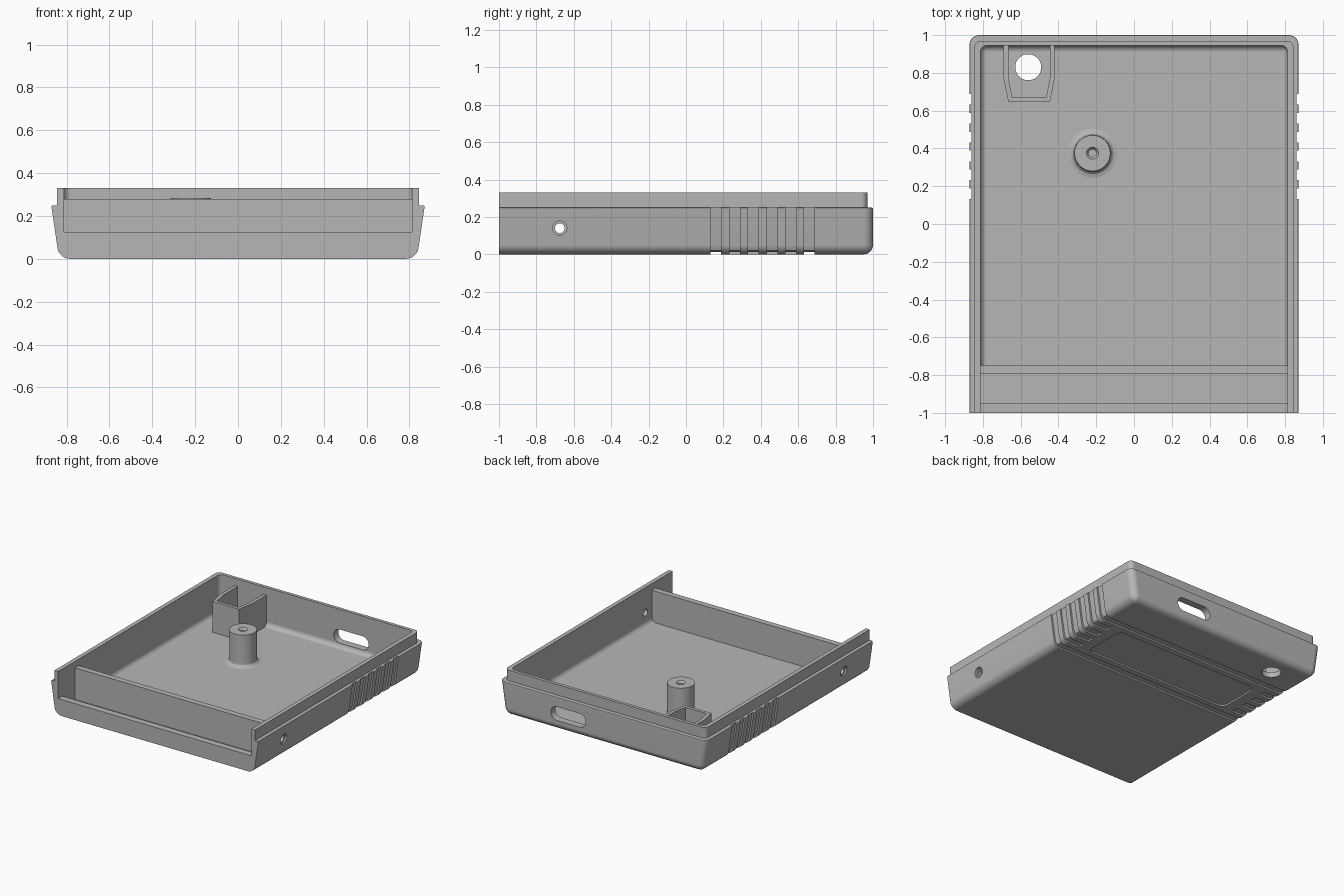
import bpy, bmesh, math

if "Cube" in bpy.data.objects:
    bpy.data.objects.remove(bpy.data.objects["Cube"], do_unlink=True)

GREY = (0.47, 0.47, 0.47, 1)
plastic = bpy.data.materials.new("grey_plastic")
plastic.use_nodes = True
plastic.diffuse_color = GREY
bsdf = plastic.node_tree.nodes["Principled BSDF"]
bsdf.inputs["Base Color"].default_value = GREY
bsdf.inputs["Roughness"].default_value = 0.6


def finish_mesh(name, bm):
    bmesh.ops.recalc_face_normals(bm, faces=bm.faces)
    mesh = bpy.data.meshes.new(name)
    bm.to_mesh(mesh)
    bm.free()
    mesh.materials.append(plastic)
    obj = bpy.data.objects.new(name, mesh)
    bpy.context.collection.objects.link(obj)
    return obj


def prism(name, points, lo, hi, axis="z", bevels=()):
    """Extrude a 2D outline along an axis, then round edges picked by midpoint."""
    place = {"x": lambda a, b, t: (t, a, b),
             "y": lambda a, b, t: (a, t, b),
             "z": lambda a, b, t: (a, b, t)}[axis]
    bm = bmesh.new()
    rings = [[bm.verts.new(place(a, b, t)) for a, b in points] for t in (lo, hi)]
    n = len(points)
    for ring in rings:
        bm.faces.new(ring)
    for i in range(n):
        j = (i + 1) % n
        bm.faces.new((rings[0][i], rings[0][j], rings[1][j], rings[1][i]))
    bmesh.ops.recalc_face_normals(bm, faces=bm.faces)
    for test, radius, segments in bevels:
        edges = [e for e in bm.edges
                 if test((e.verts[0].co + e.verts[1].co) / 2)]
        bmesh.ops.bevel(bm, geom=edges, offset=radius, segments=segments,
                        profile=0.5, affect="EDGES", clamp_overlap=True)
    return finish_mesh(name, bm)


def box(name, x, y, z, bevels=()):
    outline = [(x[0], y[0]), (x[1], y[0]), (x[1], y[1]), (x[0], y[1])]
    return prism(name, outline, z[0], z[1], "z", bevels)


def oval(cx, cy, radius, stretch=0, steps=32):
    """Circle outline, optionally stretched into a slot."""
    points = []
    for i in range(steps):
        a = 2 * math.pi * (i + 0.5) / steps
        shift = math.copysign(stretch, math.cos(a))
        points.append((cx + shift + radius * math.cos(a), cy + radius * math.sin(a)))
    return points


def combine(target, other, operation="DIFFERENCE"):
    mod = target.modifiers.new("combine", "BOOLEAN")
    mod.operation = operation
    mod.solver = "EXACT"
    mod.object = other
    bpy.context.view_layer.objects.active = target
    bpy.ops.object.modifier_apply(modifier=mod.name)
    bpy.data.objects.remove(other, do_unlink=True)


def smooth(obj):
    bpy.ops.object.select_all(action="DESELECT")
    obj.select_set(True)
    bpy.context.view_layer.objects.active = obj
    bpy.ops.object.shade_smooth_by_angle(angle=math.radians(30))
    obj.modifiers.new("even_shading", "WEIGHTED_NORMAL").keep_sharp = True


# Outer shell with leaning sides, rounded below and at the back
BOTTOM, TOP, RIM = 0.835, 0.872, 0.25
tray = prism("tray", [(-BOTTOM, 0), (BOTTOM, 0), (TOP, RIM), (-TOP, RIM)], -1.1, 1, "y", [
    (lambda m: m.z < RIM - 0.01 and m.y > -1, 0.05, 6),
    (lambda m: m.z > RIM - 0.001 and m.y > -1, 0.008, 2)])

# Raised lip
combine(tray, box("lip", (-0.845, 0.845), (-1.1, 0.97), (0.2, 0.33), [
    (lambda m: m.y > 0.9 and 0.21 < m.z < 0.32, 0.035, 6)]), "UNION")

# Main cavity, front trough, front opening and lowered cross wall
INNER = (-0.813, 0.813)
combine(tray, box("front_trim", (-2, 2), (-1.3, -1), (-1, 1)))
combine(tray, box("cavity", INNER, (-0.75, 0.945), (0.04, 0.5), [
    (lambda m: m.z < 0.3 and m.y > -0.74, 0.035, 6)]))
combine(tray, box("trough", INNER, (-0.95, -0.795), (0.04, 0.5)))
combine(tray, box("front_opening", INNER, (-1.2, -0.9), (0.125, 0.5)))
combine(tray, box("wall_trim", INNER, (-0.85, -0.7), (0.28, 0.5)))

# Grip grooves wrapping from each side onto the underside
DEPTH = 0.012
for i in range(6):
    y = 0.16 + 0.1 * i
    span = (y - 0.028, y + 0.028)
    for side in (-1, 1):
        outline = [(0.70, DEPTH), (0.79, DEPTH), (0.815, 0.022), (0.829, 0.05),
                   (TOP - DEPTH, RIM), (1, RIM), (1, -0.1), (0.70, -0.1)]
        combine(tray, prism("groove", [(side * a, b) for a, b in outline], *span, "y"))
    if i in (0, 5):
        combine(tray, box("long_groove", (-0.72, 0.72), span, (-0.1, DEPTH)))

# Recessed panel on the underside
combine(tray, box("panel", (-0.62, 0.62), (0.235, 0.585), (-0.1, DEPTH), [
    (lambda m: abs(m.z + 0.044) < 0.01, 0.05, 6)]))

# Openings: back slot, floor hole, countersunk side holes
combine(tray, prism("slot", oval(0.29, 0.125, 0.052, 0.095), 0.9, 1.1, "y"))
combine(tray, prism("floor_hole", oval(-0.56, 0.83, 0.069), -0.1, 0.1))
combine(tray, prism("side_hole", oval(-0.675, 0.14, 0.026), -1, 1, "x"))
for side in (-1, 1):
    combine(tray, prism("countersink", oval(-0.675, 0.14, 0.038),
                        *sorted((side * 0.84, side)), "x"))
smooth(tray)

# Screw post with flared foot and blind hole
profile = [(0, 0.02), (0.13, 0.02), (0.13, 0.04), (0.111, 0.045), (0.099, 0.057), (0.095, 0.075),
           (0.095, 0.285), (0.032, 0.285), (0.02, 0.27), (0.02, 0.12), (0, 0.12)]
bm = bmesh.new()
verts = [bm.verts.new((r, 0, z)) for r, z in profile]
edges = [bm.edges.new(pair) for pair in zip(verts, verts[1:])]
bmesh.ops.spin(bm, geom=verts + edges, cent=(0, 0, 0), axis=(0, 0, 1),
               angle=2 * math.pi, steps=40)
bmesh.ops.remove_doubles(bm, verts=bm.verts, dist=0.0005)
post = finish_mesh("screw_post", bm)
post.location = (-0.22, 0.375, 0)
smooth(post)

# Tapered guard around the floor hole, open to the back wall
outer = [(0.135, 0.955), (0.135, 0.77), (0.11, 0.645)]
inner = [(0.09, 0.67), (0.11, 0.775), (0.11, 0.955)]
half = outer + [(-a, b) for a, b in reversed(outer)]
half += [(-a, b) for a, b in reversed(inner)] + inner
guard = prism("hole_guard", [(a - 0.555, b) for a, b in half], 0.03, 0.275)
smooth(guard)
